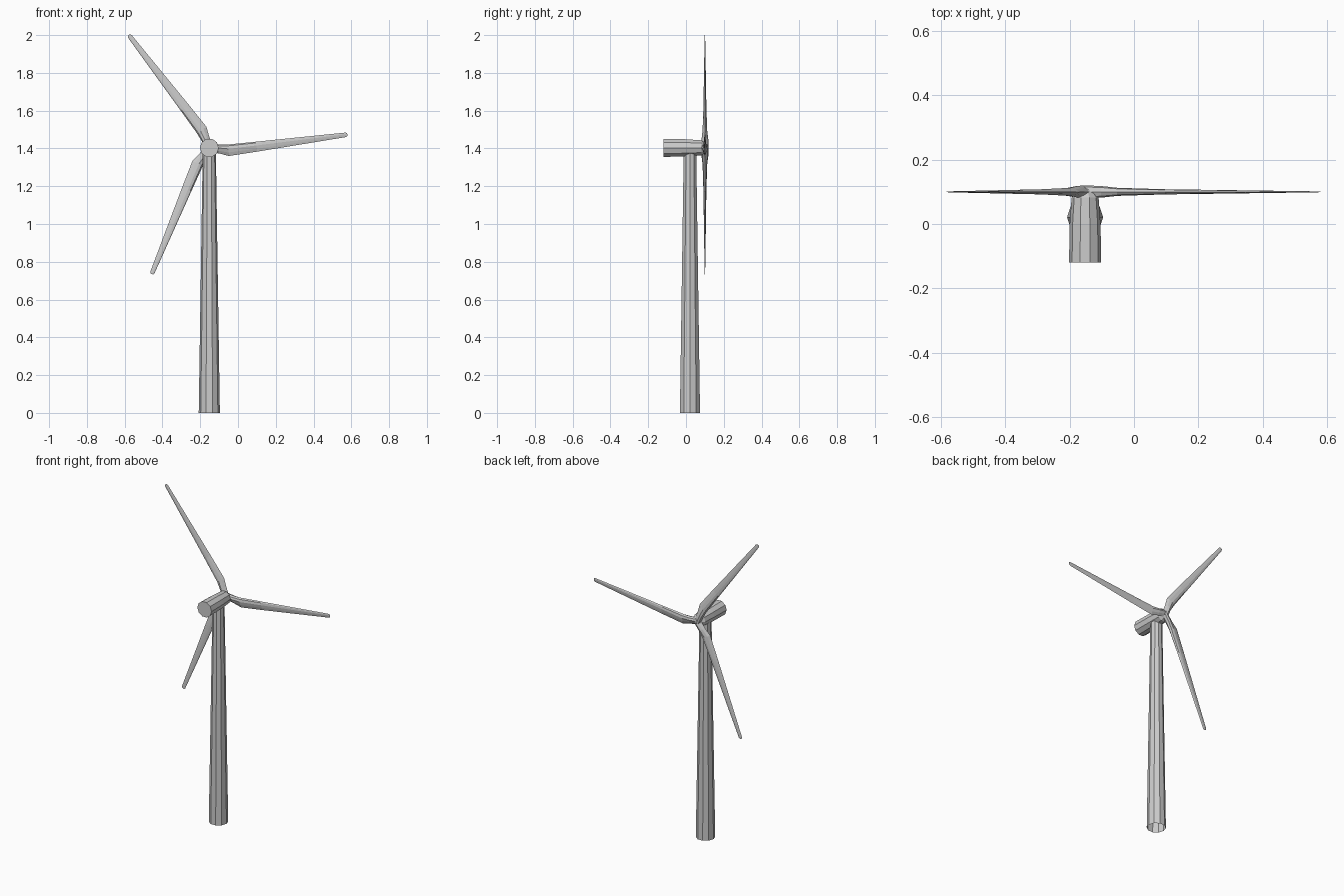
import bpy, bmesh, math
from mathutils import Vector

if "Cube" in bpy.data.objects:
    bpy.data.objects.remove(bpy.data.objects["Cube"])

HUB = Vector((-0.152, 0.10, 1.403))   # rotor centre
SIDES = 10


def loft(name, rings, cap_start, cap_end):
    """Skin a list of equal-length point rings into one flat-shaded object."""
    bm = bmesh.new()
    loops = [[bm.verts.new(p) for p in ring] for ring in rings]
    for a, b in zip(loops, loops[1:]):
        n = len(a)
        for i in range(n):
            j = (i + 1) % n
            bm.faces.new((a[i], a[j], b[j], b[i]))
    if cap_start:
        bm.faces.new(loops[0][::-1])
    if cap_end:
        bm.faces.new(loops[-1])
    bmesh.ops.recalc_face_normals(bm, faces=bm.faces)
    mesh = bpy.data.meshes.new(name)
    bm.to_mesh(mesh)
    bm.free()
    obj = bpy.data.objects.new(name, mesh)
    bpy.context.collection.objects.link(obj)
    return obj


def circle(center, u, v, r):
    return [center + (u * math.cos(t) + v * math.sin(t)) * r
            for t in (2 * math.pi * i / SIDES for i in range(SIDES))]


X, Y, Z = Vector((1, 0, 0)), Vector((0, 1, 0)), Vector((0, 0, 1))

# Tapered tower, open at the foot
loft("tower", [circle(Vector((HUB.x, 0.021, z)), X, Y, r)
               for z, r in ((0, 0.056), (1.375, 0.035))], False, False)

# Nacelle with a short nose running into the rotor
nacelle = [(-0.12, 0.05), (0.0, 0.048), (0.082, 0.042), (0.105, 0.024), (0.12, 0.006)]
loft("nacelle", [circle(Vector((HUB.x, y, HUB.z)), X, Z, r) for y, r in nacelle],
     True, True)

# Blade stations: radius, trailing edge, leading edge, half thickness
stations = [(0.0, -0.022, 0.022, 0.02), (0.05, -0.035, 0.012, 0.018),
            (0.10, -0.053, 0.008, 0.0125), (0.25, -0.045, 0.008, 0.008),
            (0.725, -0.015, 0.009, 0.0015), (0.734, -0.009, 0.004, 0.001)]
# Airfoil outline: chord fraction from leading edge, thickness fraction
airfoil = [(0, 0), (0.12, 0.75), (0.38, 1), (0.7, 0.6),
           (1, 0), (0.7, -0.6), (0.38, -1), (0.12, -0.75)]

for k in range(3):
    a = math.radians(5.7 + 120 * k)
    along = Vector((math.cos(a), 0, math.sin(a)))
    across = Vector((-math.sin(a), 0, math.cos(a)))
    rings = [[HUB + along * r + across * (le + (te - le) * c) + Y * (t * h)
              for c, h in airfoil] for r, te, le, t in stations]
    loft(f"blade_{k + 1}", rings, True, True)
